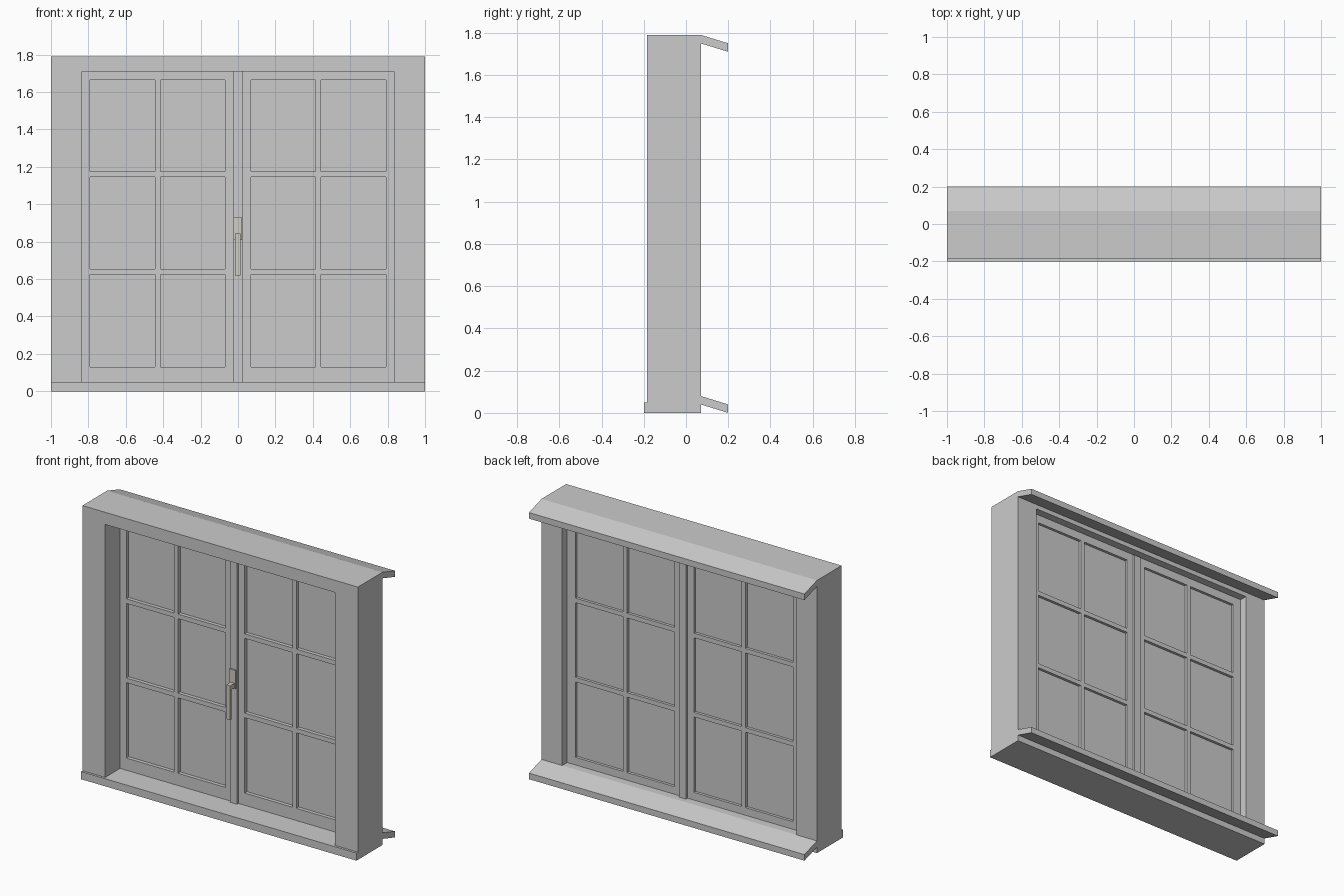
import bpy, bmesh

if "Cube" in bpy.data.objects:
    bpy.data.objects.remove(bpy.data.objects["Cube"])


def material(name, rgb):
    m = bpy.data.materials.new(name)
    m.diffuse_color = (*rgb, 1)
    m.use_nodes = True
    m.node_tree.nodes["Principled BSDF"].inputs["Base Color"].default_value = m.diffuse_color
    return m


LIGHT = material("light_paint", (0.80, 0.79, 0.775))
DARK = material("grey_paint", (0.55, 0.55, 0.55))
METAL = material("handle_metal", (0.64, 0.61, 0.54))


def finish(name, bm, mat):
    bmesh.ops.recalc_face_normals(bm, faces=bm.faces)
    me = bpy.data.meshes.new(name)
    bm.to_mesh(me)
    bm.free()
    me.materials.append(mat)
    ob = bpy.data.objects.new(name, me)
    bpy.context.collection.objects.link(ob)
    return ob


def extrude(bm, faces, vec):
    geo = bmesh.ops.extrude_face_region(bm, geom=faces, use_keep_orig=True)["geom"]
    bmesh.ops.translate(bm, vec=vec, verts=[g for g in geo if isinstance(g, bmesh.types.BMVert)])


def lattice(name, xs, zs, y0, y1, mat):
    """Flat panel over the cut lines xs, zs; every odd/odd cell is an opening."""
    bm = bmesh.new()
    v = [[bm.verts.new((x, y0, z)) for z in zs] for x in xs]
    faces = [bm.faces.new((v[i][j], v[i + 1][j], v[i + 1][j + 1], v[i][j + 1]))
             for i in range(len(xs) - 1) for j in range(len(zs) - 1)
             if not (i % 2 and j % 2)]
    extrude(bm, faces, (0, y1 - y0, 0))
    return finish(name, bm, mat)


def box(name, x0, x1, y0, y1, z0, z1, mat):
    return lattice(name, [x0, x1], [z0, z1], y0, y1, mat)


def profile(name, yz, mat):
    """Side profile swept across the full width."""
    bm = bmesh.new()
    f = bm.faces.new([bm.verts.new((-1, y, z)) for y, z in yz])
    extrude(bm, [f], (2, 0, 0))
    return finish(name, bm, mat)


# Surround: light inside, grey outside
lattice("inner_surround", [-1, -0.835, 0.835, 1], [0, 0.05, 1.71, 1.79], -0.185, 0.005, LIGHT)
lattice("outer_surround", [-1, -0.85, 0.85, 1], [0, 0.08, 1.72, 1.79], 0.005, 0.07, DARK)
box("inner_sill", -1, 1, -0.2, -0.185, 0, 0.05, LIGHT)

# Sloped outer sill and rain hood
profile("outer_sill", [(0.07, 0.08), (0.2, 0.04), (0.2, 0.0), (0.07, 0.04)], DARK)
profile("rain_hood", [(0.07, 1.79), (0.2, 1.75), (0.2, 1.71), (0.07, 1.75)], DARK)

# Two sashes, each with six panes
zs = [0.05, 0.13, 0.625, 0.655, 1.145, 1.175, 1.665, 1.71]
xs = [0, 0.07, 0.415, 0.445, 0.79, 0.835]
for side, s in (("left", -1), ("right", 1)):
    cuts = sorted(s * x for x in xs)
    lattice(side + "_sash_inside", cuts, zs, -0.03, 0.005, LIGHT)
    outer = sorted(s * x for x in xs[:-1] + [0.85])
    lattice(side + "_sash_outside", outer, zs[:-1] + [1.72], 0.005, 0.018, DARK)
    a, b = sorted((s * 0.05, s * 0.81))
    box(side + "_glass", a, b, -0.006, 0.0, 0.1, 1.69, DARK)

# Meeting strips over the central joint
box("inner_meeting_strip", -0.025, 0.025, -0.045, -0.03, 0.05, 1.71, LIGHT)
box("outer_meeting_strip", -0.025, 0.025, 0.018, 0.035, 0.08, 1.71, DARK)

# Handle
box("handle_plate", -0.025, 0.022, -0.055, -0.045, 0.81, 0.93, METAL)
box("handle_neck", -0.015, 0.013, -0.085, -0.055, 0.815, 0.845, METAL)
box("handle_lever", -0.015, 0.013, -0.1, -0.085, 0.62, 0.845, METAL)
